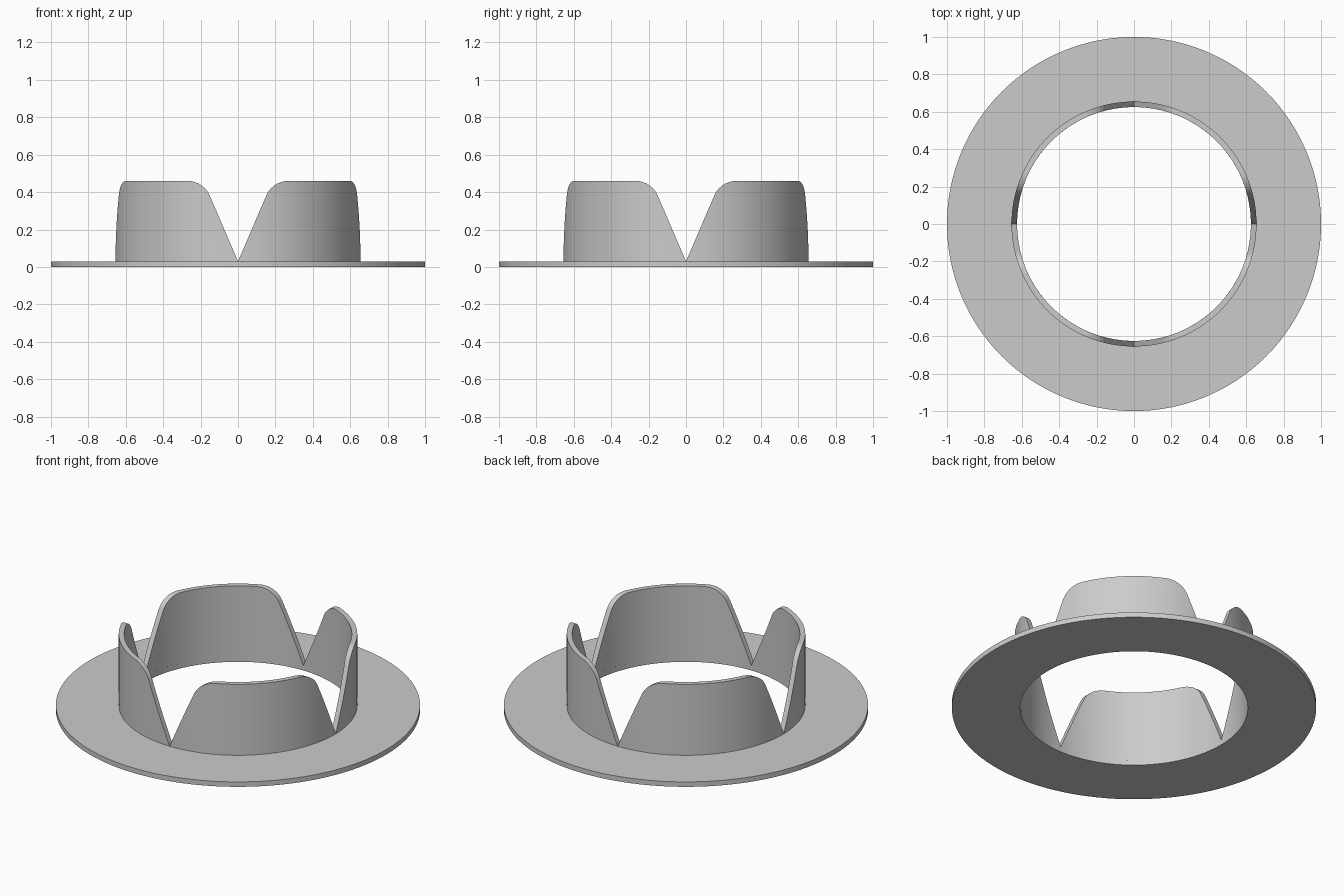
import bpy
import bmesh
from math import sin, cos, asin, atan2, pi, radians

if "Cube" in bpy.data.objects:
    bpy.data.objects.remove(bpy.data.objects["Cube"])

INNER, OUTER, RIM = 0.625, 0.655, 1.0
BASE, TOP = 0.03, 0.46
FILLET = 0.13
SLOPE = 0.43          # sideways run of a notch edge per unit of height

grey = bpy.data.materials.new("plain grey")
grey.use_nodes = True
colour = (0.6, 0.6, 0.6, 1)
grey.diffuse_color = colour
grey.node_tree.nodes["Principled BSDF"].inputs["Base Color"].default_value = colour


def finish(bm, name):
    bmesh.ops.recalc_face_normals(bm, faces=bm.faces)
    mesh = bpy.data.meshes.new(name)
    bm.to_mesh(mesh)
    bm.free()
    mesh.materials.append(grey)
    ob = bpy.data.objects.new(name, mesh)
    bpy.context.collection.objects.link(ob)
    bpy.ops.object.select_all(action="DESELECT")
    ob.select_set(True)
    bpy.context.view_layer.objects.active = ob
    bpy.ops.object.shade_smooth_by_angle(angle=radians(30))


def polar(r, a, z):
    return (r * cos(a), r * sin(a), z)


# Flat ring flange
bm = bmesh.new()
count = 128
section = [(INNER, 0), (RIM, 0), (RIM, BASE), (INNER, BASE)]
rings = [[bm.verts.new(polar(r, 2 * pi * i / count, z)) for r, z in section]
         for i in range(count)]
for i, ring in enumerate(rings):
    after = rings[(i + 1) % count]
    for k in range(4):
        n = (k + 1) % 4
        bm.faces.new((ring[k], ring[n], after[n], after[k]))
finish(bm, "flange")

# Notch edge: straight slope, then a rounded shoulder
lean = atan2(SLOPE, 1)
corner = (TOP - BASE) * SLOPE
centre_w = corner + FILLET * cos(lean) / (1 + sin(lean))
centre_z = TOP - FILLET
arc = []
for i in range(11):
    a = pi - lean - (pi / 2 - lean) * i / 10
    arc.append((centre_w + FILLET * cos(a), centre_z + FILLET * sin(a)))
start_w, start_z = arc[0]
edge = [(start_w * i / 6, BASE + (start_z - BASE) * i / 6) for i in range(6)] + arc


def columns(r):
    """Angle and top height along one quarter tab of radius r."""
    left = [(asin(w / r), z) for w, z in edge]
    first = left[-1][0]
    flat = [(first + (pi / 2 - 2 * first) * i / 16, TOP) for i in range(1, 16)]
    right = [(pi / 2 - a, z) for a, z in reversed(left)]
    return left + flat + right


# Four curved tabs standing around the hole
for q, name in enumerate(("back_left_tab", "back_right_tab",
                          "front_right_tab", "front_left_tab")):
    bm = bmesh.new()
    strip = []
    for (ai, z), (ao, _) in zip(columns(INNER), columns(OUTER)):
        ai += q * pi / 2
        ao += q * pi / 2
        low_in = bm.verts.new(polar(INNER, ai, BASE))
        low_out = bm.verts.new(polar(OUTER, ao, BASE))
        if z - BASE < 0.001:      # tab tapers to nothing at the notch tip
            strip.append((low_in, low_in, low_out, low_out))
        else:
            strip.append((low_in, bm.verts.new(polar(INNER, ai, z)),
                          bm.verts.new(polar(OUTER, ao, z)), low_out))
    for a, b in zip(strip, strip[1:]):
        for k in range(3):
            bm.faces.new(list(dict.fromkeys((a[k], a[k + 1], b[k + 1], b[k]))))
    finish(bm, name)
